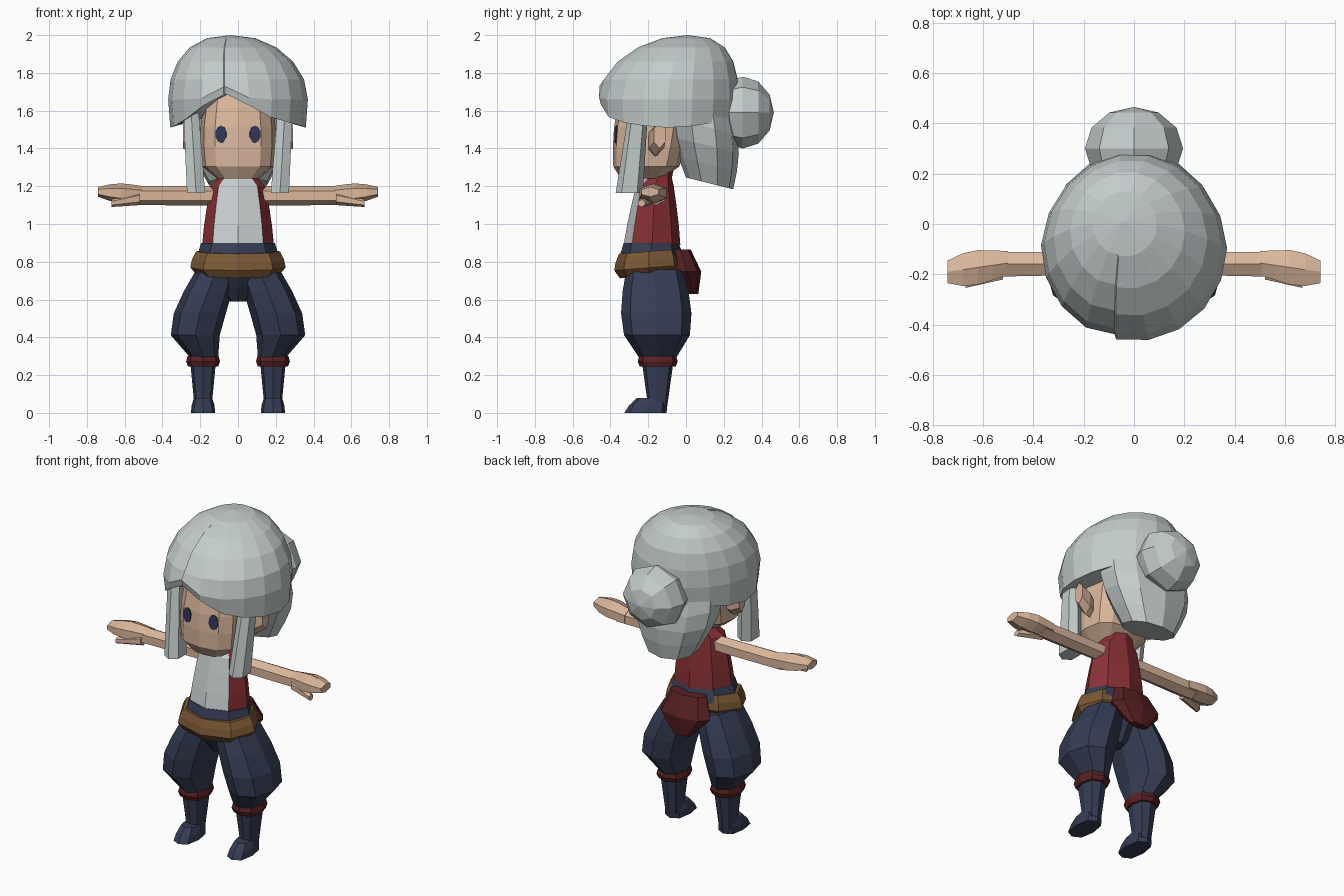
import bpy, bmesh
from math import sin, cos, pi, radians
from mathutils import Matrix, Vector
from mathutils.bvhtree import BVHTree

if "Cube" in bpy.data.objects:
    bpy.data.objects.remove(bpy.data.objects["Cube"], do_unlink=True)


def material(name, red, green, blue):
    mat = bpy.data.materials.new(name)
    mat.use_nodes = True
    colour = (red, green, blue, 1)
    mat.diffuse_color = colour
    mat.node_tree.nodes["Principled BSDF"].inputs["Base Color"].default_value = colour
    return mat


SKIN = material("skin", .7, .47, .33)
HAIR = material("silver hair", .55, .61, .6)
SHIRT = material("pale shirt", .58, .63, .63)
RED = material("vest red", .25, .03, .035)
DARK_RED = material("dark red", .1, .015, .017)
NAVY = material("navy cloth", .036, .047, .09)
BROWN = material("belt leather", .2, .1, .035)
EYE = material("eye blue", .03, .037, .1)


def finish(bm, name, mat, mirror=False):
    bmesh.ops.recalc_face_normals(bm, faces=bm.faces)
    mesh = bpy.data.meshes.new(name)
    bm.to_mesh(mesh)
    bm.free()
    mesh.materials.append(mat)
    ob = bpy.data.objects.new(name, mesh)
    bpy.context.collection.objects.link(ob)
    if mirror:
        ob.modifiers.new("mirror", "MIRROR")
    return ob


def bridge(bm, loops):
    """Join consecutive vertex loops with quads."""
    for low, high in zip(loops, loops[1:]):
        for i in range(len(low)):
            j = (i + 1) % len(low)
            bm.faces.new((low[i], low[j], high[j], high[i]))


def signed_power(value, exponent):
    return abs(value) ** exponent * (1 if value > 0 else -1)


def tube(name, mat, start, end, start_size, end_size, bulge=0, skew=1, bow=0,
         steps=4, sides=8, square=2, axis="z", tilt=0, mirror=False):
    """Closed faceted tube between two centres, swelling by a sine rule."""
    bm = bmesh.new()
    loops = []
    for k in range(steps + 1):
        t = k / steps
        swell = sin(pi * t ** skew)
        centre = Vector(start).lerp(Vector(end), t)
        centre.x += bow * swell
        size = Vector(start_size).lerp(Vector(end_size), t) * (1 + bulge * swell)
        loop = []
        for i in range(sides):
            angle = 2 * pi * i / sides
            u = size.x * signed_power(sin(angle), 2 / square)
            v = size.y * signed_power(-cos(angle), 2 / square)
            offset = {"z": (u, v, tilt * v), "x": (0, u, v)}[axis]
            loop.append(bm.verts.new(centre + Vector(offset)))
        loops.append(loop)
    bridge(bm, loops)
    bm.faces.new(loops[0])
    bm.faces.new(loops[-1])
    return finish(bm, name, mat, mirror)


# Head, jaw and ears
face = tube("face", SKIN, start=(0, -.21, 1.305), end=(0, -.16, 1.72),
            start_size=(.19, .175), end_size=(.165, .175), bulge=.12,
            sides=12, square=2.8)
tube("jaw", SKIN, start=(0, -.235, 1.24), end=(0, -.21, 1.305),
     start_size=(.11, .11), end_size=(.19, .175), steps=1, sides=12, square=2.8)
tube("ears", SKIN, start=(.17, -.17, 1.42), end=(.29, -.14, 1.47),
     start_size=(.035, .06), end_size=(.035, .07), bulge=.3,
     steps=2, sides=6, axis="x", mirror=True)

# Eyes: thin discs lying on the face
bm = bmesh.new()
bm.from_mesh(face.data)
surface = BVHTree.FromBMesh(bm)
bm.free()
for label, side in (("left_eye", 1), ("right_eye", -1)):
    aim = Vector((.09 * side, -1, 1.475))
    hit, normal, _, _ = surface.ray_cast(aim, Vector((0, 1, 0)))
    across = Vector((0, 0, 1)).cross(normal).normalized()
    up = normal.cross(across)
    bm = bmesh.new()
    loops = []
    for depth in (-.004, .005):
        loops.append([bm.verts.new(hit + normal * depth
                                   + across * .03 * sin(i * pi / 5)
                                   + up * .046 * cos(i * pi / 5)) for i in range(10)])
    bridge(bm, loops)
    bm.faces.new(loops[0])
    bm.faces.new(loops[1])
    finish(bm, label, EYE)

# Hair cap: round dome, hem dipping at the sides, notched and stepped at the parting
SEAM = radians(-11)
SECTORS = 18
turns = [2 * pi * i / SECTORS for i in range(SECTORS)] + [2 * pi - .03]


def hem_height(turn):
    from_seam = min(turn, 2 * pi - turn)
    return 1.55 - .04 * sin(turn + SEAM) ** 4 + .14 * max(0, 1 - from_seam / .8)


def cap_point(bm, turn, radius, z, lean=0):
    if turn == turns[-1]:
        radius *= .95
    angle = turn + SEAM
    narrowing = 1 - .06 * max(0, -cos(angle))
    return bm.verts.new((.37 * radius * narrowing * sin(angle) - .04 * lean,
                         -.09 + .1 * lean - .375 * radius * cos(angle), z))


bm = bmesh.new()
loops = [[cap_point(bm, a, .84, hem_height(a) + .02) for a in turns],
         [cap_point(bm, a, .97, hem_height(a)) for a in turns]]
for k in range(5):
    rise = k * pi / 10
    level = 1.66 + .34 * sin(rise)
    loops.append([cap_point(bm, a, cos(rise) ** .9,
                            max(level, hem_height(a) + .04) if k == 0 else level,
                            sin(rise) ** 2) for a in turns])
bridge(bm, loops)
for loop, tip in ((loops[0], (0, -.1, 1.6)), (loops[-1], (-.04, .01, 2))):
    pole = bm.verts.new(tip)
    for i, vert in enumerate(loop):
        bm.faces.new((vert, loop[(i + 1) % len(loop)], pole))
finish(bm, "hair_cap", HAIR)

# Back hair and side locks
tube("back_hair", HAIR, start=(0, .125, 1.215), end=(0, .08, 1.62),
     start_size=(.16, .125), end_size=(.28, .17), bulge=.2, sides=10,
     square=2.2, tilt=-.25)
tube("side_locks", HAIR, start=(.222, -.3, 1.165), end=(.25, -.25, 1.62),
     start_size=(.054, .072), end_size=(.045, .05), steps=3, sides=6,
     square=2.5, mirror=True)

# Hair bun: faceted ball with its poles facing front and back
bm = bmesh.new()
bmesh.ops.create_uvsphere(bm, u_segments=8, v_segments=6, radius=1)
bmesh.ops.transform(bm, verts=bm.verts, matrix=Matrix.Translation((0, .3, 1.59))
                    @ Matrix.Diagonal((.195, .165, .19, 1))
                    @ Matrix.Rotation(pi / 2, 4, "X"))
finish(bm, "hair_bun", HAIR)

# Torso and collar: open vest with the shirt on the two front panels
torso = tube("torso", RED, start=(0, -.18, .89), end=(0, -.165, 1.2),
             start_size=(.19, .15), end_size=(.145, .1), bulge=.03, steps=3)
collar = tube("collar", RED, start=(0, -.165, 1.2), end=(0, -.13, 1.29),
              start_size=(.145, .1), end_size=(.085, .065), bulge=-.12, steps=2)
for garment in (torso, collar):
    garment.data.materials.append(SHIRT)
    for panel in garment.data.polygons:
        if panel.normal.y < -.3 and abs(panel.center.x) < .08:
            panel.material_index = 1

# Arms, mitten hands and thumbs
tube("arms", SKIN, start=(.08, -.155, 1.15), end=(.56, -.16, 1.15),
     start_size=(.052, .052), end_size=(.057, .05), steps=1, sides=6,
     axis="x", mirror=True)
tube("hands", SKIN, start=(.5, -.155, 1.155), end=(.74, -.19, 1.17),
     start_size=(.055, .045), end_size=(.052, .026), bulge=.5, skew=1.3,
     steps=4, sides=6, axis="x", mirror=True)
tube("thumbs", SKIN, start=(.52, -.19, 1.135), end=(.67, -.235, 1.11),
     start_size=(.035, .035), end_size=(.022, .02), steps=1, sides=6,
     axis="x", mirror=True)

# Baggy trousers, belt and pouch
tube("trouser_hips", NAVY, start=(0, -.17, .59), end=(0, -.185, .9),
     start_size=(.045, .06), end_size=(.195, .145), bulge=.55)
tube("trouser_legs", NAVY, start=(.18, -.15, .295), end=(.11, -.165, .76),
     start_size=(.075, .1), end_size=(.11, .15), bulge=.56, skew=.6, bow=.065,
     square=2.3, mirror=True)
tube("belt", BROWN, start=(0, -.195, .725), end=(0, -.195, .855),
     start_size=(.21, .155), end_size=(.222, .16), bulge=.18, skew=.65,
     steps=3, square=2.2, tilt=.08)
tube("back_pouch", DARK_RED, start=(0, .04, .63), end=(0, -.03, .865),
     start_size=(.06, .025), end_size=(.12, .055), bulge=.9, steps=2, square=2.4)

# Cuffs and boots
tube("cuffs", DARK_RED, start=(.185, -.15, .245), end=(.185, -.15, .3),
     start_size=(.08, .095), end_size=(.083, .098), bulge=.1,
     steps=2, square=2.5, mirror=True)
tube("boot_shafts", NAVY, start=(.185, -.15, .03), end=(.185, -.15, .26),
     start_size=(.045, .05), end_size=(.067, .082), steps=1, square=2.7, mirror=True)
tube("boot_feet", NAVY, start=(.185, -.215, 0), end=(.185, -.185, .08),
     start_size=(.064, .112), end_size=(.048, .075), bulge=.08,
     steps=2, square=2.7, mirror=True)
